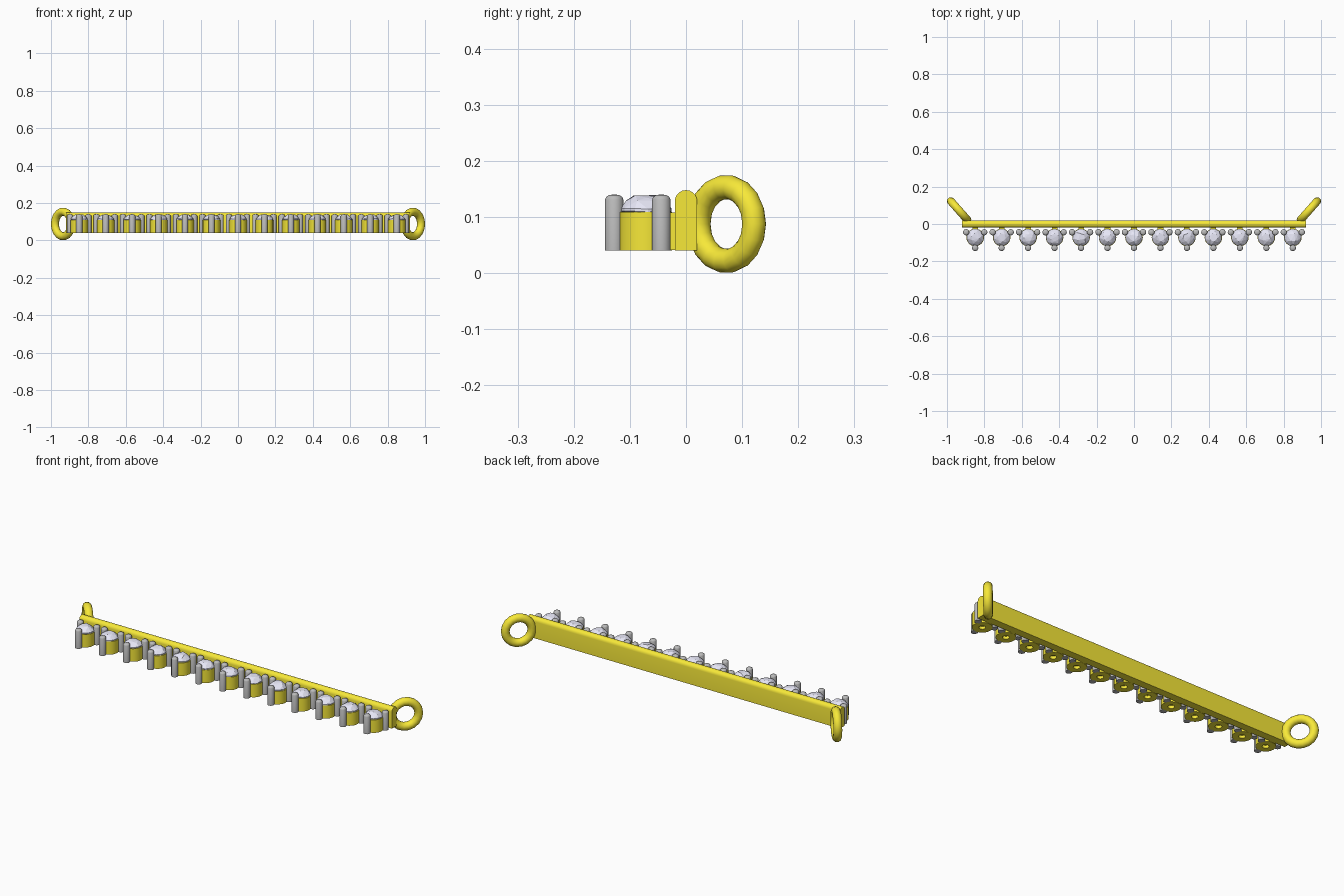
import bpy, bmesh, random
from math import sin, cos, pi, radians

if "Cube" in bpy.data.objects:
    bpy.data.objects.remove(bpy.data.objects["Cube"])

random.seed(4)


def material(name, rgb):
    m = bpy.data.materials.new(name)
    m.diffuse_color = (*rgb, 1)
    m.use_nodes = True
    m.node_tree.nodes["Principled BSDF"].inputs["Base Color"].default_value = m.diffuse_color
    return m


GOLD = material("gold", (0.93, 0.81, 0.04))
STONE = material("pale_stone", (0.80, 0.80, 0.93))
GREY = material("grey_metal", (0.5, 0.5, 0.5))


def finish(name, bm, mat, smooth=True):
    bmesh.ops.remove_doubles(bm, verts=bm.verts, dist=1e-5)
    bmesh.ops.recalc_face_normals(bm, faces=bm.faces)
    me = bpy.data.meshes.new(name)
    bm.to_mesh(me)
    bm.free()
    me.materials.append(mat)
    ob = bpy.data.objects.new(name, me)
    bpy.context.collection.objects.link(ob)
    if smooth:
        bpy.ops.object.select_all(action='DESELECT')
        ob.select_set(True)
        bpy.context.view_layer.objects.active = ob
        bpy.ops.object.shade_smooth_by_angle(angle=radians(35))
    return ob


def lathe(name, profile, centre, sides, mat):
    """Spin an (r, z) profile around a vertical axis."""
    bm = bmesh.new()
    vs = [bm.verts.new((r, 0, z)) for r, z in profile]
    es = [bm.edges.new(p) for p in zip(vs, vs[1:])]
    bmesh.ops.spin(bm, geom=vs + es, cent=(0, 0, 0), axis=(0, 0, 1),
                   angle=2 * pi, steps=sides)
    ob = finish(name, bm, mat)
    ob.location = (*centre, 0)
    return ob


def copy(ob, name, loc):
    c = ob.copy()
    c.name = name
    c.location = loc
    bpy.context.collection.objects.link(c)


def make_stone(name, loc):
    """Faceted gem: table, crown, girdle and pavilion, slightly irregular."""
    bm = bmesh.new()
    turn = random.random() * pi

    def ring(r, z, n, off, jitter):
        for i in range(n):
            a = turn + 2 * pi * (i + off) / n
            bm.verts.new((r * cos(a), r * sin(a), z + random.uniform(-jitter, jitter)))
    ring(0.046, 0.110, 12, 0, 0.001)
    ring(0.046, 0.115, 12, 0, 0.001)
    ring(0.035, 0.128, 6, 0.5, 0.002)
    ring(0.022, 0.136, 6, 0, 0.003)
    bm.verts.new((0, 0, 0.072))
    bmesh.ops.convex_hull(bm, input=bm.verts)
    ob = finish(name, bm, STONE, False)
    ob.location = loc


# Bar with rounded top edge
bm = bmesh.new()
prof = [(-0.02, 0.04), (0.02, 0.04)] + [
    (0.02 * cos(pi * i / 10), 0.128 + 0.02 * sin(pi * i / 10)) for i in range(11)]
face = bm.faces.new([bm.verts.new((-0.92, y, z)) for y, z in prof])
res = bmesh.ops.extrude_face_region(bm, geom=[face], use_keep_orig=True)
for v in res["geom"]:
    if isinstance(v, bmesh.types.BMVert):
        v.co.x = 0.92
finish("bar", bm, GOLD)

# End rings, angled backwards
for side, tag in ((-1, "left"), (1, "right")):
    bpy.ops.mesh.primitive_torus_add(
        major_radius=0.066, minor_radius=0.0215, major_segments=18, minor_segments=14,
        location=(side * 0.935, 0.072, 0.0875), rotation=(pi / 2, 0, side * radians(48.5)))
    ob = bpy.context.object
    ob.name = tag + "_ring"
    ob.data.materials.append(GOLD)
    bpy.ops.object.shade_smooth()

# Row of settings: cup, three prongs, stone
N, STEP, CY, R = 13, 0.1415, -0.072, 0.056
X0 = -STEP * (N - 1) / 2
cup = lathe("cup", [(0, 0.055), (0.016, 0.055), (0.016, 0.04), (0.047, 0.04),
                    (0.047, 0.109), (0.042, 0.109), (0, 0.068)], (X0, CY), 24, GOLD)
prong = lathe("prong", [(0, 0.04), (0.0168, 0.04), (0.0168, 0.131), (0.0145, 0.136),
                        (0.009, 0.1393), (0, 0.14)], (X0, CY - R), 14, GREY)
for i in range(N):
    x = X0 + i * STEP
    if i:
        copy(cup, "cup", (x, CY, 0))
    for k in range(3):
        if i or k:
            a = -pi / 2 + k * 2 * pi / 3
            copy(prong, "prong", (x + R * cos(a), CY + R * sin(a), 0))
    make_stone("stone", (x, CY, 0))

# Small links joining cups to the bar
for i in range(N):
    bpy.ops.mesh.primitive_cube_add(size=1, location=(X0 + i * STEP, -0.022, 0.0745))
    ob = bpy.context.object
    ob.name = "cup_joint"
    ob.scale = (0.03, 0.02, 0.067)
    ob.data.materials.append(GOLD)
